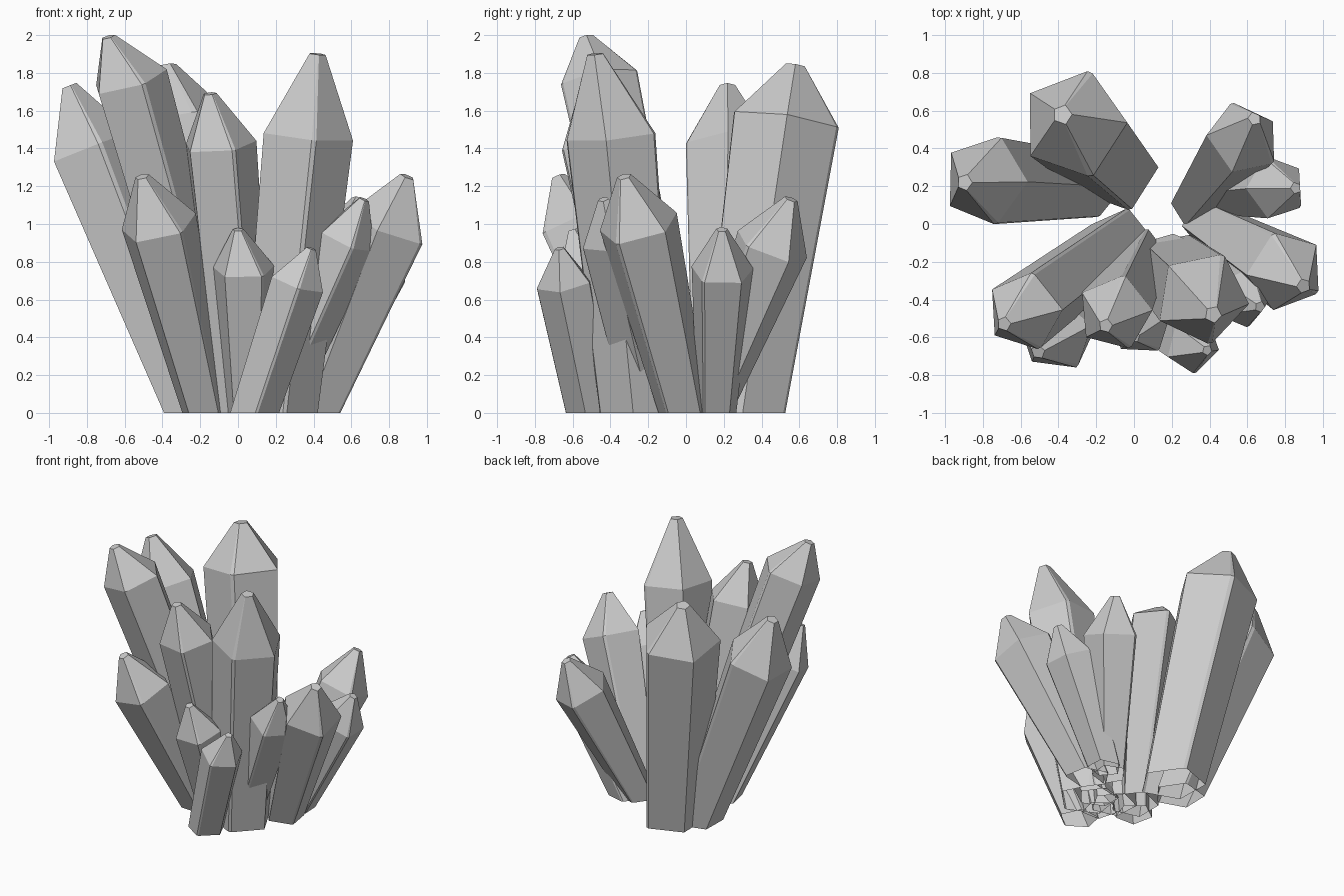
import bpy
import bmesh
import random
from math import cos, sin, radians
from mathutils import Vector

cube = bpy.data.objects.get("Cube")
if cube:
    bpy.data.objects.remove(cube, do_unlink=True)

random.seed(4)

# One plain stone colour
stone = bpy.data.materials.new("pale_grey_stone")
stone.use_nodes = True
grey = (0.6, 0.6, 0.6, 1.0)
stone.diffuse_color = grey
stone.node_tree.nodes["Principled BSDF"].inputs["Base Color"].default_value = grey


def make_ring(bm, centre, axis, radius, angles, wobble):
    """Ring of vertices around a centre, square to the crystal's axis."""
    side = Vector((1, 0, 0))
    side = (side - axis * side.dot(axis)).normalized()
    up = axis.cross(side)
    return [bm.verts.new(centre + (side * cos(a) + up * sin(a)) * radius * w)
            for a, w in zip(angles, wobble)]


def make_crystal(name, base, shoulder, tip, base_radius, radius, turn):
    """Tapered five-sided shaft with two chamfered corners and a blunt point."""
    base = Vector((*base, 0))
    shoulder, tip = Vector(shoulder), Vector(tip)
    axis = (shoulder - base).normalized()

    # Five corners, two of them split into narrow chamfers
    angles = []
    for i in range(5):
        corner = turn + 72 * i
        angles += [corner - 3, corner + 3] if i in (1, 4) else [corner]
    angles = [radians(a) for a in angles]
    wobble = [random.uniform(0.98, 1.03) for _ in angles]

    # The shaft starts below the ground and is trimmed there afterwards
    reach = 0.25
    slope = (radius - base_radius) / (shoulder - base).length
    bm = bmesh.new()
    rings = [
        make_ring(bm, base - axis * reach, axis, base_radius - slope * reach, angles, wobble),
        make_ring(bm, shoulder, axis, radius, angles, wobble),
        make_ring(bm, tip - axis * 0.01, axis, radius * 0.18, angles, wobble),
    ]
    for low, high in zip(rings, rings[1:]):
        for i in range(len(low)):
            j = (i + 1) % len(low)
            bm.faces.new((low[i], low[j], high[j], high[i]))
    bm.faces.new(rings[-1])

    # Trim flat on the ground, leaving the underside open
    bmesh.ops.bisect_plane(bm, geom=bm.verts[:] + bm.edges[:] + bm.faces[:],
                           plane_co=(0, 0, 0), plane_no=(0, 0, -1), clear_outer=True)
    bmesh.ops.recalc_face_normals(bm, faces=bm.faces[:])

    mesh = bpy.data.meshes.new(name)
    bm.to_mesh(mesh)
    bm.free()
    mesh.materials.append(stone)
    crystal = bpy.data.objects.new(name, mesh)
    bpy.context.collection.objects.link(crystal)
    return crystal


# Back crystals
make_crystal("back_large_crystal", (-.1, .3), (-.32, .53, 1.54), (-.38, .58, 1.85), .23, .29, 0)
make_crystal("back_right_crystal", (-.24, .2), (-.79, .23, 1.4), (-.9, .22, 1.74), .17, .24, -2)
make_crystal("back_left_crystal", (.32, .11), (.58, .45, .88), (.64, .56, 1.14), .12, .2, 36)
make_crystal("back_left_small_crystal", (.4, .16), (.75, .19, .75), (.86, .19, .98), .11, .17, 38)

# Tall front crystals
make_crystal("tall_right_crystal", (-.08, -.09), (-.58, -.46, 1.76), (-.69, -.53, 2), .17, .21, 5)
make_crystal("tall_middle_crystal", (.03, -.19), (-.1, -.47, 1.42), (-.15, -.54, 1.7), .16, .2, 5)
make_crystal("tall_left_crystal", (.21, -.25), (.36, -.39, 1.47), (.42, -.48, 1.91), .21, .25, -8)

# Short front crystals
make_crystal("front_right_crystal", (-.17, -.2), (-.42, -.58, .99), (-.51, -.68, 1.26), .13, .21, 18)
make_crystal("front_middle_crystal", (.05, -.31), (.03, -.53, .76), (0, -.6, .98), .12, .17, 18)
make_crystal("front_left_crystal", (.08, -.5), (.31, -.64, .69), (.39, -.67, .88), .13, .15, -14)
make_crystal("side_left_crystal", (.4, -.01), (.8, -.25, .99), (.9, -.33, 1.26), .14, .22, 36)
make_crystal("side_left_small_crystal", (.17, -.18), (.57, -.39, .92), (.67, -.44, 1.14), .13, .16, -5)
